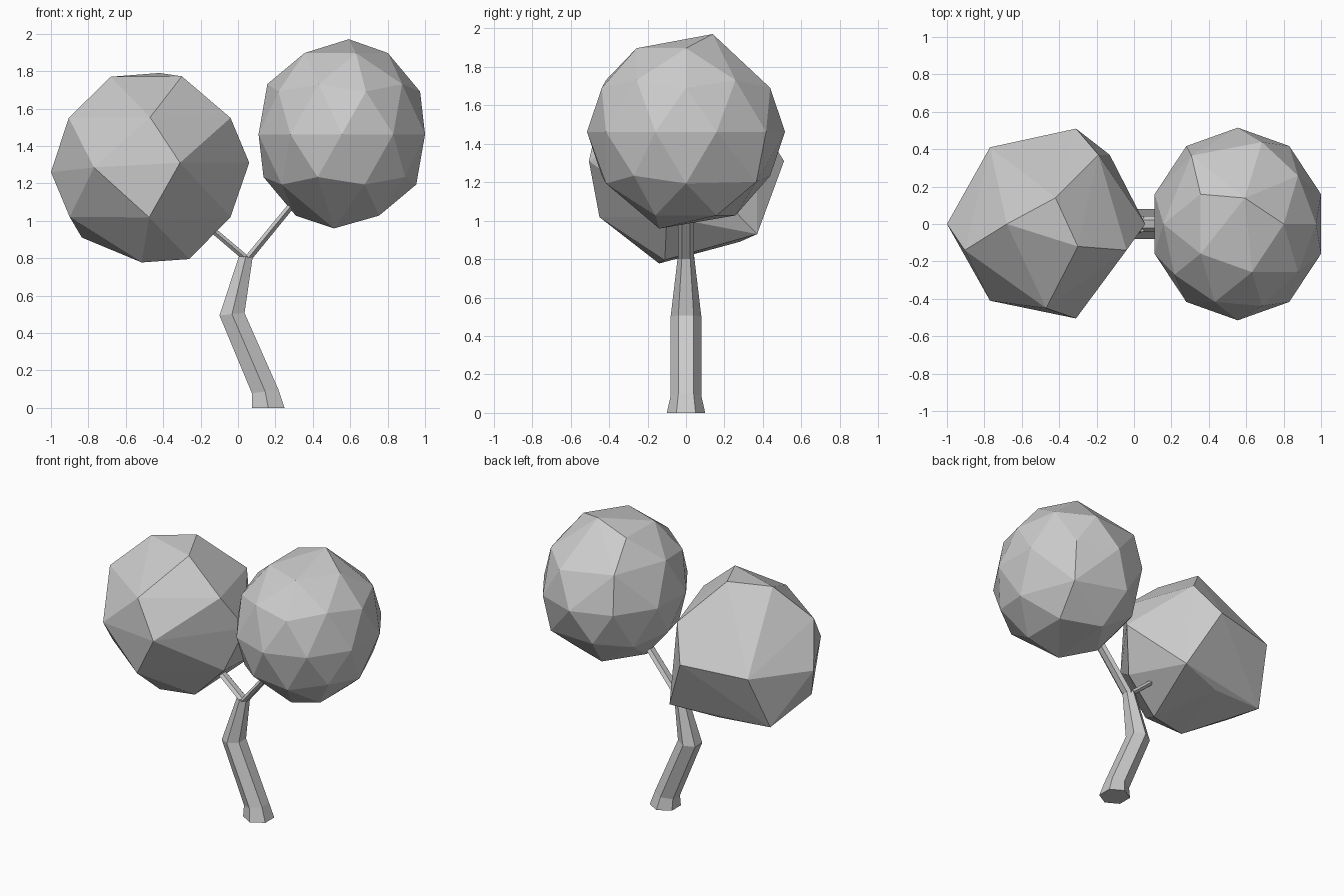
import bpy, bmesh, math
from mathutils import Vector

if "Cube" in bpy.data.objects:
    bpy.data.objects.remove(bpy.data.objects["Cube"])


def finish(bm, name):
    bmesh.ops.recalc_face_normals(bm, faces=bm.faces)
    mesh = bpy.data.meshes.new(name)
    bm.to_mesh(mesh)
    bm.free()
    obj = bpy.data.objects.new(name, mesh)
    bpy.context.collection.objects.link(obj)
    return obj


def hex_limb(name, rings):
    """Six-sided limb; each ring is x, z, half width, y radius, tilt."""
    bm = bmesh.new()
    loops = []
    for x, z, w, r, tilt in rings:
        loop = []
        for i in range(6):
            a = math.radians(30 + 60 * i)
            dx = w * math.cos(a) / math.cos(math.radians(30))
            loop.append(bm.verts.new((x + dx, r * math.sin(a), z + tilt * dx)))
        loops.append(loop)
    for lo, hi in zip(loops, loops[1:]):
        for i in range(6):
            j = (i + 1) % 6
            bm.faces.new((lo[i], lo[j], hi[j], hi[i]))
    bm.faces.new(loops[0][::-1])
    bm.faces.new(loops[-1])
    return finish(bm, name)


# Bent trunk and its two forked branches
hex_limb("trunk", [(.162, 0, .087, .1, 0), (.145, .088, .07, .08, .17),
                   (-.032, .5, .067, .08, .1), (.042, .81, .037, .043, 0)])
hex_limb("left_branch", [(.042, .80, .026, .04, 0), (-.30, 1.09, .024, .035, 0)])
hex_limb("right_branch", [(.055, .80, .024, .042, 0), (.42, 1.245, .022, .038, 0)])


# Right crown: faceted sphere with a few neighbouring corners merged
def polar(deg, r, z):
    a = math.radians(deg)
    return Vector((r * math.cos(a), r * math.sin(a), z))


bm = bmesh.new()
bmesh.ops.create_icosphere(bm, subdivisions=2, radius=1)
merges = [
    (Vector((0, 0, 1)), polar(72, .526, .851), Vector((.08, .27, .995))),
    (Vector((0, 0, -1)), polar(252, .526, -.851), Vector((-.09, -.27, -.985))),
    (polar(144, .894, .447), polar(108, .851, .526), Vector((-.53, .71, .51))),
    (polar(36, .894, -.447), polar(72, .851, -.526), Vector((.53, .71, -.51))),
]
for p, q, target in merges:
    pair = [min(bm.verts, key=lambda v: (v.co - c).length) for c in (p, q)]
    bmesh.ops.pointmerge(bm, verts=pair, merge_co=target)
for v in bm.verts:
    v.co = (.555 + .468 * v.co.x, .515 * v.co.y, 1.462 + .511 * v.co.z)
finish(bm, "right_crown")

# Left crown: coarser faceted ball, wrapped around its corner points
corners = [
    (-.68, 0, 1.77), (-.42, .14, 1.79), (-.30, -.12, 1.772),
    (-.905, -.14, 1.55), (-.47, -.45, 1.553), (-.04, -.14, 1.55), (-.19, .37, 1.53),
    (-1, 0, 1.26), (-.77, -.41, 1.285), (-.31, -.505, 1.31), (.06, 0, 1.31),
    (-.31, .51, 1.31), (-.77, .41, 1.29),
    (-.90, -.12, 1.02), (-.475, -.45, 1.018), (-.04, -.1, 1.02),
    (-.835, .25, .91), (-.13, .37, .93), (-.45, .28, .89),
    (-.26, -.11, .795), (-.515, -.14, .777),
]
bm = bmesh.new()
for c in corners:
    bm.verts.new(c)
hull = bmesh.ops.convex_hull(bm, input=bm.verts)
loose = [v for v in bm.verts if not v.link_faces]
bmesh.ops.delete(bm, geom=loose, context='VERTS')
finish(bm, "left_crown")
